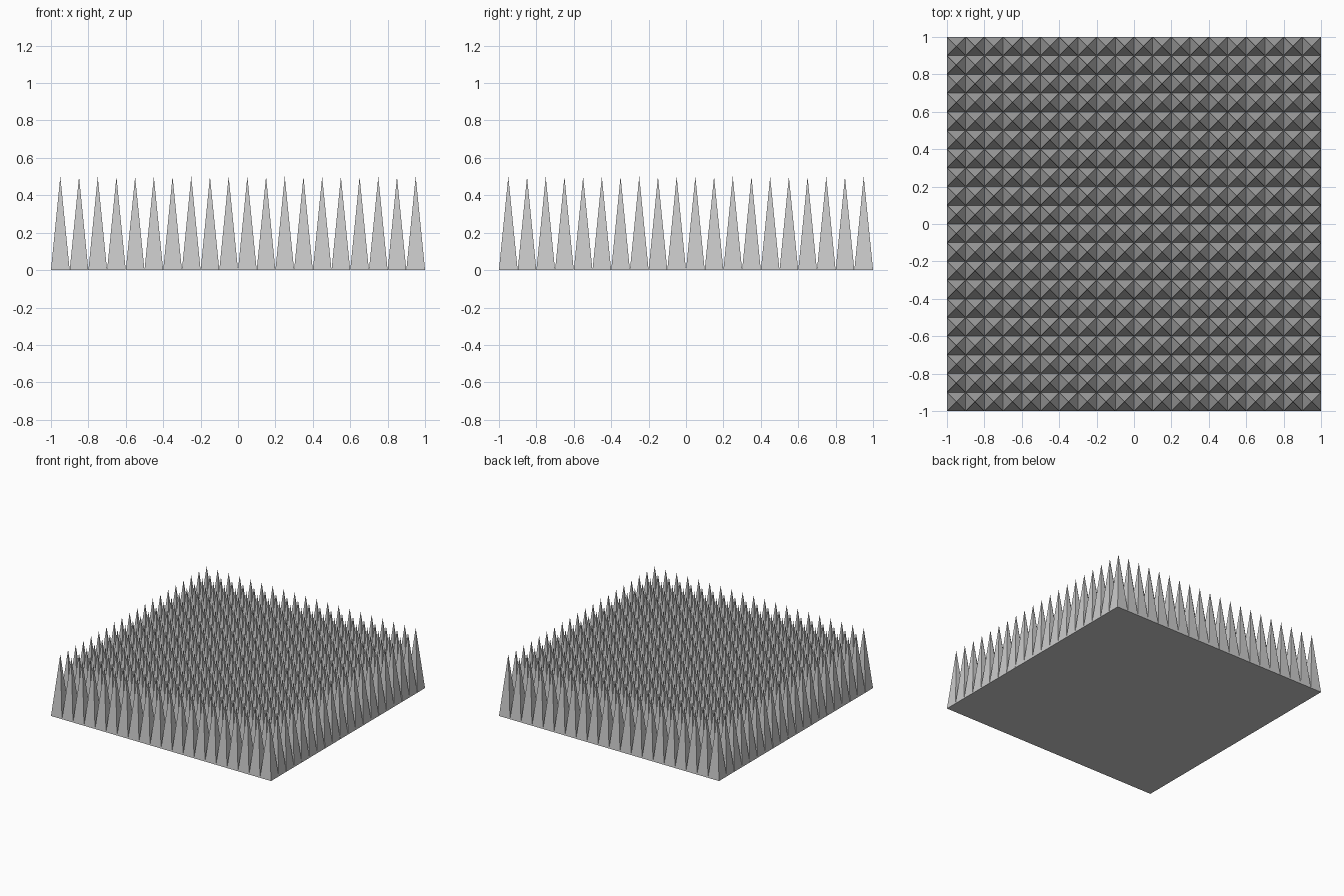
import bpy, bmesh

if "Cube" in bpy.data.objects:
    bpy.data.objects.remove(bpy.data.objects["Cube"])

CELLS = 20      # spikes per side
HEIGHT = 0.5    # spike height


def make_object(name, bm):
    mesh = bpy.data.meshes.new(name)
    bm.to_mesh(mesh)
    bm.free()
    obj = bpy.data.objects.new(name, mesh)
    bpy.context.collection.objects.link(obj)
    return obj


# Spike field: a square grid, each cell poked into a four-sided pyramid
bm = bmesh.new()
bmesh.ops.create_grid(bm, x_segments=CELLS, y_segments=CELLS, size=1.0)
poked = bmesh.ops.poke(bm, faces=bm.faces[:])
for tip in poked["verts"]:
    tip.co.z = HEIGHT
make_object("spikes", bm)

# Flat underside, facing down
bm = bmesh.new()
bmesh.ops.create_grid(bm, x_segments=1, y_segments=1, size=1.0)
bmesh.ops.reverse_faces(bm, faces=bm.faces[:])
make_object("base", bm)
